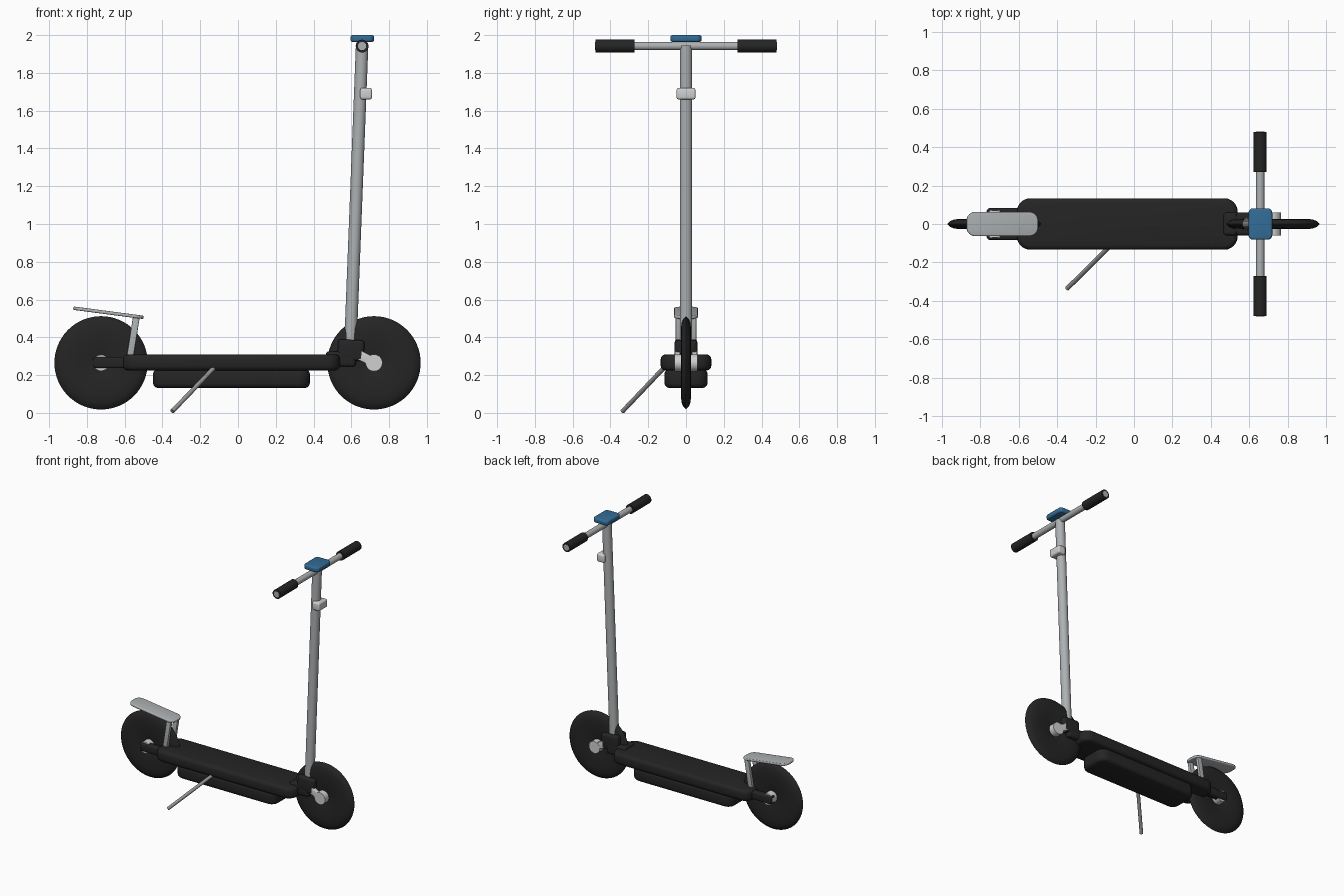
import bpy, bmesh, math
from mathutils import Vector

cube = bpy.data.objects.get("Cube")
if cube:
    bpy.data.objects.remove(cube, do_unlink=True)


def material(name, rgb):
    m = bpy.data.materials.new(name)
    m.use_nodes = True
    m.diffuse_color = (*rgb, 1)
    m.node_tree.nodes["Principled BSDF"].inputs["Base Color"].default_value = (*rgb, 1)
    return m


BLACK = material("black rubber", (0.018, 0.018, 0.018))
METAL = material("brushed metal", (0.42, 0.44, 0.45))
LIGHT = material("light metal", (0.62, 0.63, 0.62))
STEEL = material("dark steel", (0.30, 0.30, 0.30))
BLUE = material("blue plastic", (0.032, 0.15, 0.30))


def finish(bm, name, mat, angle=40):
    bmesh.ops.recalc_face_normals(bm, faces=bm.faces)
    mesh = bpy.data.meshes.new(name)
    bm.to_mesh(mesh)
    bm.free()
    mesh.materials.append(mat)
    ob = bpy.data.objects.new(name, mesh)
    bpy.context.collection.objects.link(ob)
    bpy.ops.object.select_all(action="DESELECT")
    ob.select_set(True)
    bpy.context.view_layer.objects.active = ob
    bpy.ops.object.shade_smooth_by_angle(angle=math.radians(angle))
    return ob


def box(name, mat, centre, size, corner=0.0, edge=0.01, tilt=0.0):
    """Box with rounded vertical corners and softened rims, tilted about y."""
    bm = bmesh.new()
    bmesh.ops.create_cube(bm, size=1)
    bmesh.ops.scale(bm, vec=size, verts=bm.verts)
    if corner:
        upright = [e for e in bm.edges if abs(e.verts[0].co.z - e.verts[1].co.z) > 1e-5]
        bmesh.ops.bevel(bm, geom=upright, offset=corner, segments=6, profile=0.5, affect="EDGES")
    if edge:
        rims = [e for e in bm.edges if e.calc_face_angle(0) > 1]
        bmesh.ops.bevel(bm, geom=rims, offset=edge, segments=3, profile=0.5, affect="EDGES")
    ob = finish(bm, name, mat)
    ob.location = centre
    ob.rotation_euler.y = tilt
    return ob


def tube(name, mat, start, end, radius, sides=24):
    a, b = Vector(start), Vector(end)
    bm = bmesh.new()
    bmesh.ops.create_cone(bm, cap_ends=True, segments=sides, radius1=radius,
                          radius2=radius, depth=(b - a).length)
    ob = finish(bm, name, mat)
    ob.location = (a + b) / 2
    ob.rotation_mode = "QUATERNION"
    ob.rotation_quaternion = (b - a).to_track_quat("Z", "Y")
    return ob


def wheel(name, x):
    """Slim disc tyre turned around the y axis."""
    half = [(0.03, 0.012), (0.07, 0.02), (0.12, 0.026), (0.17, 0.027), (0.21, 0.024), (0.232, 0.015)]
    profile = half + [(0.247, 0.0)] + [(r, -w) for r, w in reversed(half)]
    bm = bmesh.new()
    verts = [bm.verts.new((r, w, 0)) for r, w in profile]
    edges = [bm.edges.new(p) for p in zip(verts, verts[1:] + verts[:1])]
    bmesh.ops.spin(bm, geom=verts + edges, cent=(0, 0, 0), axis=(0, 1, 0),
                   angle=math.tau, steps=64, use_duplicate=False)
    bmesh.ops.remove_doubles(bm, verts=bm.verts, dist=1e-4)
    finish(bm, name, BLACK, 60).location = (x, 0, 0.265)


# Wheels
wheel("rear_wheel", -0.725)
wheel("front_wheel", 0.72)
tube("rear_axle", LIGHT, (-0.725, -0.07, 0.265), (-0.725, 0.07, 0.265), 0.043)
tube("front_axle", LIGHT, (0.72, -0.06, 0.265), (0.72, 0.06, 0.265), 0.045)

# Deck and battery
box("deck", BLACK, (-0.035, 0, 0.267), (1.15, 0.268, 0.085), 0.07, 0.025)
box("battery_case", BLACK, (-0.035, 0, 0.182), (0.83, 0.228, 0.1), 0.06, 0.025)

# Rear fork arms, fender stays and front fork arms on both sides
for side, y in (("left", 1), ("right", -1)):
    box(f"rear_arm_{side}", BLACK, (-0.64, y * 0.058, 0.267), (0.25, 0.05, 0.06), 0.015, 0.012)
    box(f"fender_stay_{side}", METAL, (-0.556, y * 0.043, 0.395), (0.036, 0.024, 0.22),
        0, 0.004, math.radians(9))
    box(f"front_arm_{side}", LIGHT, (0.665, y * 0.045, 0.295), (0.15, 0.028, 0.05),
        0, 0.005, math.radians(27))

# Rear fender
box("rear_fender", METAL, (-0.686, 0, 0.53), (0.375, 0.126, 0.018), 0.045, 0.006, math.radians(7.5))

# Neck joining the deck to the stem
box("neck_block", BLACK, (0.598, 0, 0.332), (0.14, 0.12, 0.11), 0.02, 0.015, math.radians(3))
box("neck_bridge", BLACK, (0.545, 0, 0.285), (0.16, 0.12, 0.08), 0.02, 0.015)

# Stem and latch
tube("stem", METAL, (0.594, 0, 0.33), (0.657, 0, 1.945), 0.033, 32)
box("stem_latch", LIGHT, (0.678, 0, 1.69), (0.062, 0.1, 0.062), 0.01, 0.012)

# Handlebar, grips and display
tube("handlebar", METAL, (0.657, -0.481, 1.942), (0.657, 0.481, 1.942), 0.022)
for side, y in (("left", 1), ("right", -1)):
    tube(f"grip_{side}", BLACK, (0.657, y * 0.272, 1.942), (0.657, y * 0.479, 1.942), 0.034)
box("display", BLUE, (0.658, 0, 1.982), (0.124, 0.164, 0.036), 0.025, 0.01)

# Kickstand
tube("kickstand", STEEL, (-0.13, -0.12, 0.235), (-0.348, -0.336, 0.008), 0.012, 16)
